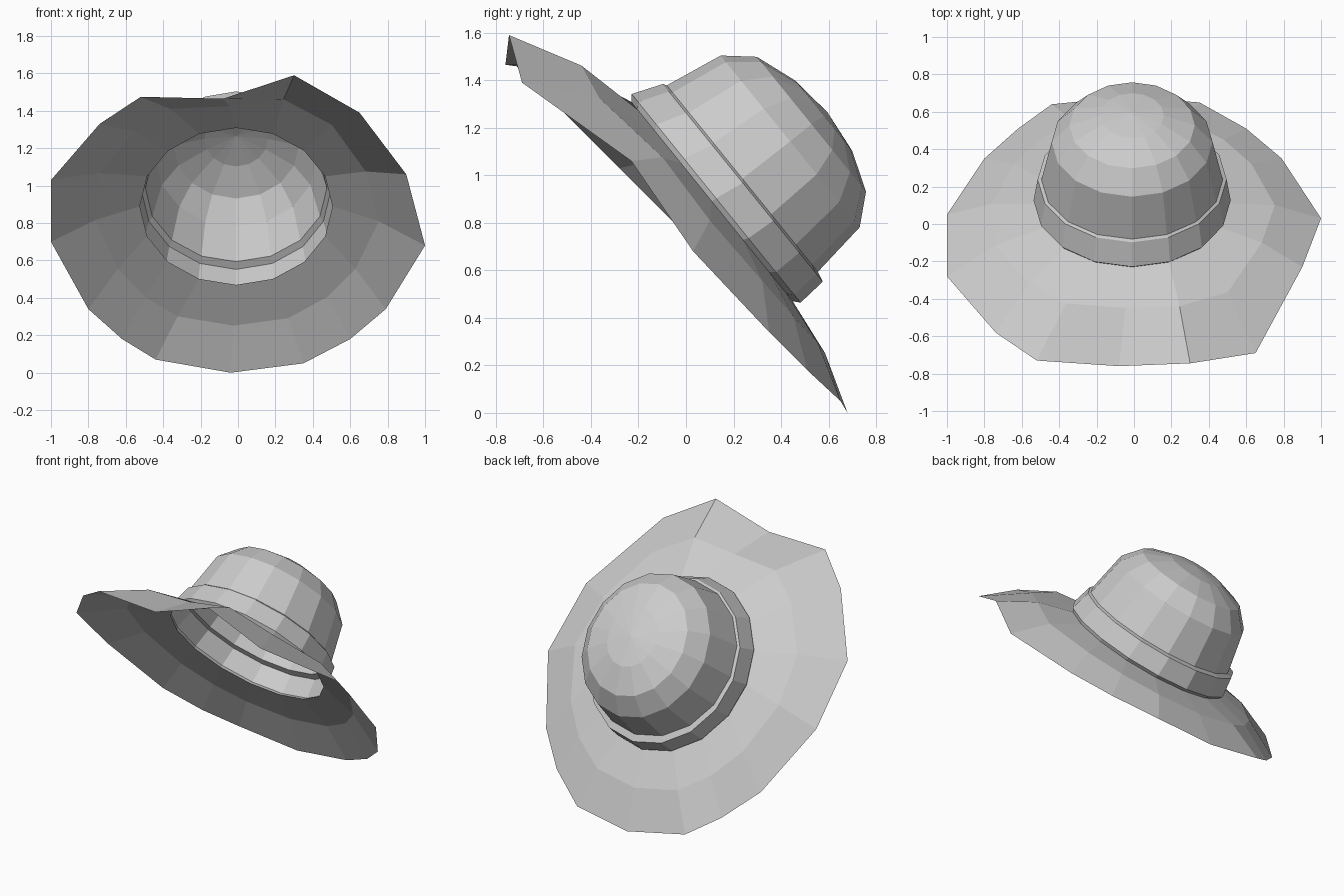
import bpy, bmesh, math
from mathutils import Matrix, Vector

if "Cube" in bpy.data.objects:
    bpy.data.objects.remove(bpy.data.objects["Cube"])

N = 16
TILT = Matrix.Translation((0, 0.13, 0.88)) @ Matrix.Rotation(math.radians(-51), 4, 'X')


def ring(rx, ry, w, cy=-0.015):
    """Ellipse in hat space, starting at the back and turning towards +x."""
    return [Vector((-0.01 + rx * math.sin(2 * math.pi * i / N),
                    cy + ry * math.cos(2 * math.pi * i / N), w)) for i in range(N)]


def loft(name, rings, apex=None):
    """Skin a list of rings (hat space), optionally closed by a fan."""
    bm = bmesh.new()
    rows = [[bm.verts.new(TILT @ p) for p in r] for r in rings]
    for a, b in zip(rows, rows[1:]):
        for i in range(N):
            j = (i + 1) % N
            bm.faces.new((a[i], b[i], b[j], a[j]))
    if apex:
        tip = bm.verts.new(TILT @ Vector(apex))
        for i in range(N):
            bm.faces.new((rows[-1][i], tip, rows[-1][(i + 1) % N]))
    bmesh.ops.recalc_face_normals(bm, faces=bm.faces)
    if sum(f.normal.z for f in bm.faces) < 0:
        bmesh.ops.reverse_faces(bm, faces=bm.faces)
    me = bpy.data.meshes.new(name)
    bm.to_mesh(me)
    bm.free()
    bpy.context.collection.objects.link(bpy.data.objects.new(name, me))


# Domed crown, open underneath
loft("crown", [ring(0.485, 0.505, 0.15), ring(0.43, 0.465, 0.405, -0.01),
               ring(0.335, 0.365, 0.52, -0.01), ring(0.17, 0.19, 0.583, -0.005)],
     (-0.01, -0.005, 0.604))

# Hat band, with a small step at its top
band_foot = ring(0.515, 0.54, -0.01, -0.02)
loft("hat_band", [band_foot, ring(0.527, 0.565, 0.012, -0.02),
                  ring(0.505, 0.535, 0.14, 0.0), ring(0.485, 0.505, 0.15)])

# Floppy brim: uneven outer edge, starting at the back
edge = [(-.04, .68, .0), (.35, .65, .05), (.6, .51, .18), (.79, .35, .34),
        (1, .03, .68), (.9, -.23, 1.06), (.65, -.69, 1.39), (.3, -.745, 1.59),
        (-.08, -.76, 1.465), (-.52, -.73, 1.475), (-.74, -.58, 1.33), (-1, -.28, 1.03),
        (-1, .05, .70), (-.8, .35, .34), (-.62, .51, .18), (-.44, .64, .07)]
outer = [TILT.inverted() @ Vector(p) for p in edge]
middle = []
for p, q in zip(band_foot, outer):
    m = (p + q) / 2
    m.z = 0.33 * q.z
    middle.append(m)
loft("brim", [band_foot, middle, outer])
